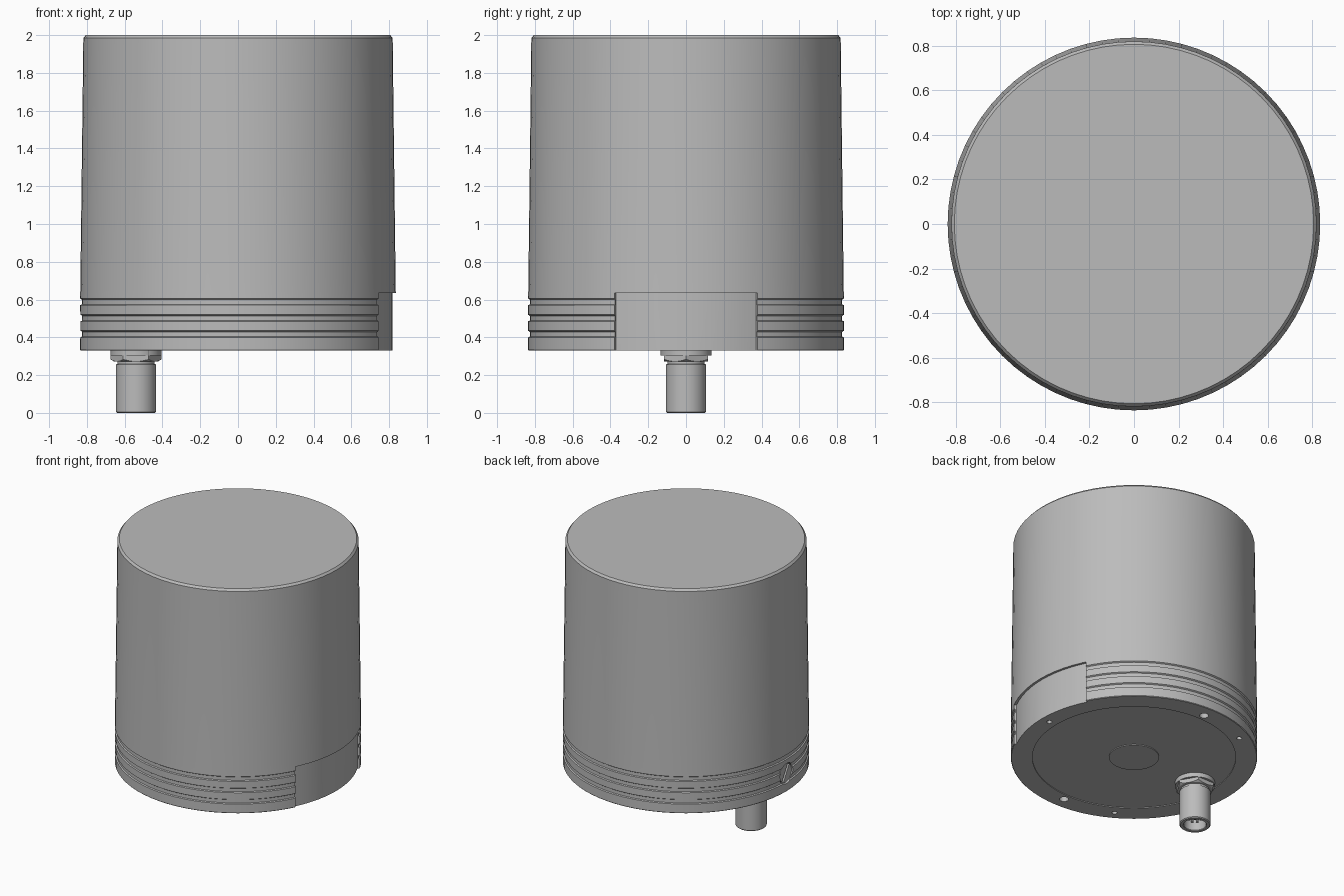
import bpy, bmesh, math
from mathutils import Matrix, Vector

cube = bpy.data.objects.get("Cube")
if cube:
    bpy.data.objects.remove(cube, do_unlink=True)

grey = bpy.data.materials.new("plain_grey")
grey.use_nodes = True
colour = (0.5, 0.5, 0.5, 1)
grey.diffuse_color = colour
grey.node_tree.nodes["Principled BSDF"].inputs["Base Color"].default_value = colour

SEGMENTS = 72
BASE_Z = 0.33


def make_object(name, bm):
    bmesh.ops.recalc_face_normals(bm, faces=bm.faces)
    mesh = bpy.data.meshes.new(name)
    bm.to_mesh(mesh)
    bm.free()
    mesh.materials.append(grey)
    obj = bpy.data.objects.new(name, mesh)
    bpy.context.collection.objects.link(obj)
    return obj


def lathe(name, profile, centre=(0, 0), segments=SEGMENTS):
    """Revolve (radius, z) points; both ends are closed with caps."""
    bm = bmesh.new()
    rings = []
    for r, z in profile:
        angles = [2 * math.pi * i / segments for i in range(segments)]
        rings.append([bm.verts.new((centre[0] + r * math.cos(a),
                                    centre[1] + r * math.sin(a), z)) for a in angles])
    for low, high in zip(rings, rings[1:]):
        for i in range(segments):
            j = (i + 1) % segments
            bm.faces.new((low[i], low[j], high[j], high[i]))
    bm.faces.new(rings[0])
    bm.faces.new(rings[-1])
    return make_object(name, bm)


def cylinder(name, radius, depth, matrix, segments=24):
    bm = bmesh.new()
    bmesh.ops.create_cone(bm, cap_ends=True, segments=segments, radius1=radius,
                          radius2=radius, depth=depth, matrix=matrix)
    return make_object(name, bm)


def box(name, size, matrix):
    bm = bmesh.new()
    bmesh.ops.create_cube(bm, size=1, matrix=matrix @ Matrix.Diagonal((*size, 1)))
    return make_object(name, bm)


def cut(target, cutter):
    cutter.hide_render = True
    mod = target.modifiers.new("cut", "BOOLEAN")
    mod.operation = "DIFFERENCE"
    mod.solver = "EXACT"
    mod.object = cutter
    bpy.context.view_layer.objects.active = target
    bpy.ops.object.modifier_apply(modifier=mod.name)
    bpy.data.objects.remove(cutter, do_unlink=True)


def smooth(obj, angle=28):
    bpy.ops.object.select_all(action="DESELECT")
    obj.select_set(True)
    bpy.context.view_layer.objects.active = obj
    bpy.ops.object.shade_smooth_by_angle(angle=math.radians(angle))


# Housing: stepped underside, three grooves, slight taper, chamfered lid
profile = [(0.17, BASE_Z), (0.17, BASE_Z + 0.006), (0.69, BASE_Z + 0.006),
           (0.69, BASE_Z), (0.832, BASE_Z), (0.836, BASE_Z + 0.004)]
for z in (0.40, 0.485, 0.57):
    profile += [(0.836, z), (0.827, z + 0.004), (0.827, z + 0.029), (0.836, z + 0.035)]
profile += [(0.835, 0.65), (0.821, 1.8), (0.819, 1.985), (0.806, 2.0)]
housing = lathe("housing", profile)

# Curved recess on the left side
bm = bmesh.new()
half_angle = math.asin(0.38 / 0.836)
steps = 12
outline = []
for radius, order in ((0.818, 1), (1.0, -1)):
    for i in range(steps + 1)[::order]:
        a = half_angle * (2 * i / steps - 1)
        outline.append(bm.verts.new((radius * math.cos(a), radius * math.sin(a), 0.2)))
face = bm.faces.new(outline)
top = bmesh.ops.extrude_face_region(bm, geom=[face])["geom"]
bmesh.ops.translate(bm, vec=(0, 0, 0.435),
                    verts=[v for v in top if isinstance(v, bmesh.types.BMVert)])
cut(housing, make_object("recess_cutter", bm))

# Mounting holes in the underside: three small, two large
for degrees, distance, radius in ((0, 0.75, 0.018), (120, 0.76, 0.018), (240, 0.76, 0.018),
                                  (90, 0.74, 0.031), (270, 0.74, 0.031)):
    a = math.radians(degrees)
    place = Matrix.Translation((distance * math.cos(a), distance * math.sin(a), BASE_Z))
    cut(housing, cylinder("hole_cutter", radius, 0.16, place, 20))

# Slotted plug on the right side, sitting in a shallow pocket
sideways = Matrix.Rotation(math.pi / 2, 4, "Y")
PLUG_Z = 0.465
cut(housing, cylinder("pocket_cutter", 0.075, 0.1,
                      Matrix.Translation((-0.85, 0, PLUG_Z)) @ sideways, 32))
plug = cylinder("side_plug", 0.069, 0.05,
                Matrix.Translation((-0.80, 0, PLUG_Z)) @ sideways, 32)
slot = Matrix.Translation((-0.825, 0, PLUG_Z)) @ Matrix.Rotation(math.radians(30), 4, "X")
cut(plug, box("slot_cutter", (0.03, 0.02, 0.2), slot))
smooth(plug)
smooth(housing)

# Cable connector: flange, hexagonal nut, hollow barrel
SOCKET = (-0.54, 0)
smooth(lathe("connector_flange", [(0.135, 0.303), (0.135, BASE_Z + 0.01)], SOCKET, 40))
nut_place = Matrix.Translation((*SOCKET, 0.302)) @ Matrix.Rotation(math.pi / 2, 4, "Z")
nut = cylinder("connector_nut", 0.135, 0.06, nut_place, 6)
nut_chamfer = lathe("nut_chamfer", [(0.112, 0.269), (0.137, 0.285), (0.137, 0.34)], SOCKET, 40)
mod = nut.modifiers.new("chamfer", "BOOLEAN")
mod.operation = "INTERSECT"
mod.object = nut_chamfer
bpy.context.view_layer.objects.active = nut
bpy.ops.object.modifier_apply(modifier=mod.name)
bpy.data.objects.remove(nut_chamfer, do_unlink=True)
smooth(nut, 20)
smooth(lathe("connector_barrel",
             [(0.07, 0.11), (0.076, 0.005), (0.08, 0.0), (0.1, 0.0), (0.106, 0.006),
              (0.106, 0.255), (0.098, 0.26), (0.098, 0.28)], SOCKET, 40))

# Contact pins and keyway inside the barrel
for i in range(8):
    a = 2 * math.pi * i / 7
    reach = 0.04 if i < 7 else 0
    spot = Vector((SOCKET[0] + reach * math.cos(a), reach * math.sin(a), 0.08))
    smooth(cylinder("contact_pin", 0.008, 0.07, Matrix.Translation(spot), 10))
box("connector_key", (0.016, 0.02, 0.09), Matrix.Translation((SOCKET[0] + 0.066, 0, 0.065)))
